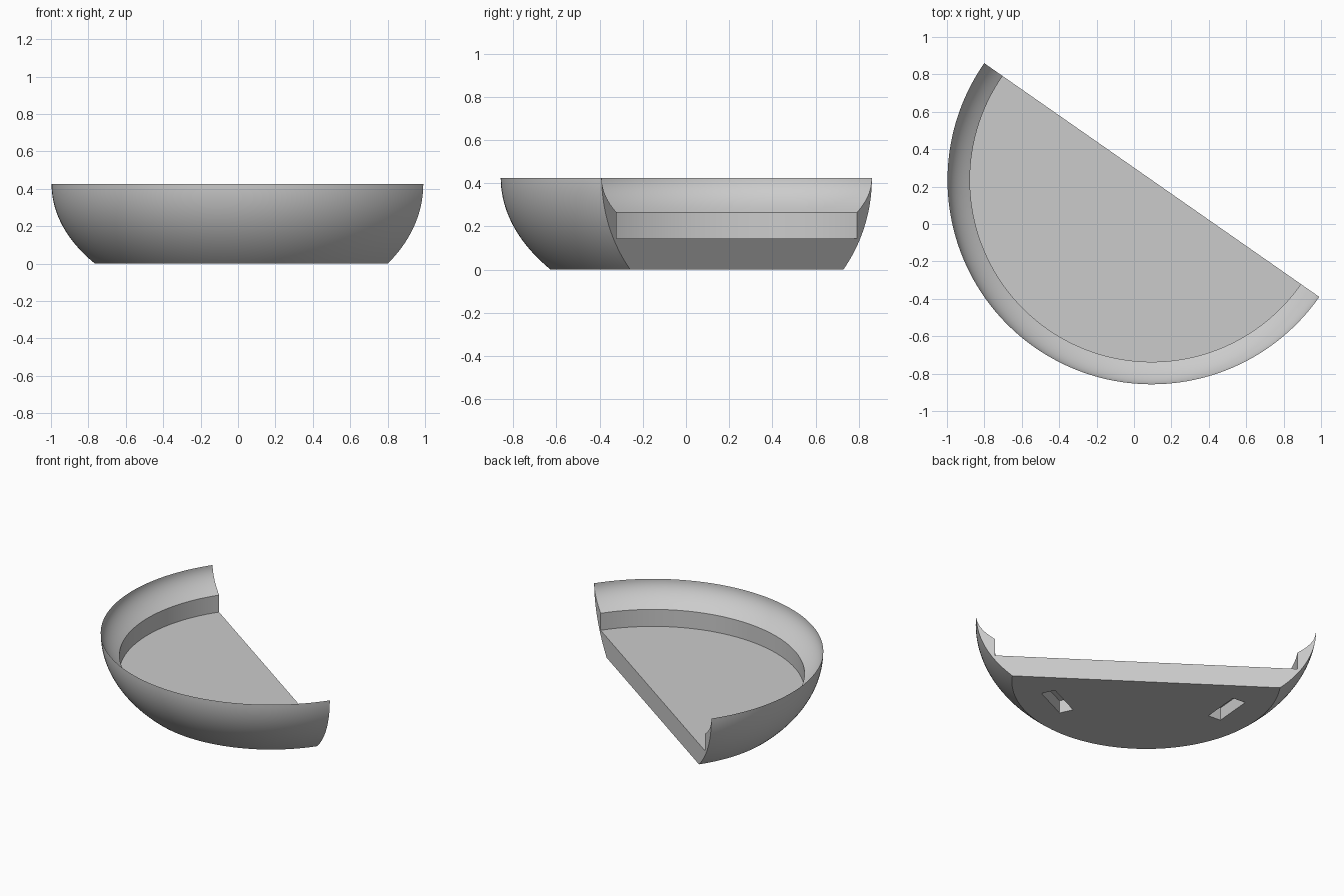
import bpy, bmesh, math
from mathutils import Matrix

if "Cube" in bpy.data.objects:
    bpy.data.objects.remove(bpy.data.objects["Cube"])

R = 1.092            # rim radius
H = 0.425            # rim height
FLOOR_R, FLOOR_Z, STEP_Z = 0.972, 0.145, 0.265
STEPS = 96           # segments around the half turn

place = Matrix.Translation((0.095, 0.235, 0)) @ Matrix.Rotation(math.radians(-34.9), 4, 'Z')

grey = bpy.data.materials.new("light grey")
grey.diffuse_color = (0.6, 0.6, 0.6, 1)
grey.use_nodes = True
grey.node_tree.nodes["Principled BSDF"].inputs["Base Color"].default_value = grey.diffuse_color


def arc(depth, b, n):
    """Elliptic wall points from the rim down to the given depth."""
    end = math.asin(depth / b)
    return [(R * math.cos(end * i / n), H - b * math.sin(end * i / n)) for i in range(n + 1)]


def make_object(name, bm):
    bmesh.ops.recalc_face_normals(bm, faces=bm.faces)
    mesh = bpy.data.meshes.new(name)
    bm.to_mesh(mesh)
    bm.free()
    mesh.transform(place)
    mesh.materials.append(grey)
    ob = bpy.data.objects.new(name, mesh)
    bpy.context.collection.objects.link(ob)
    return ob


# Half bowl: outer wall up to the sharp rim, curved lip, step, floor
outer = arc(H, 0.69, 20)[::-1]
inner = arc(H - STEP_Z, 0.35, 12)[1:]
inner[-1] = (FLOOR_R, STEP_Z)
profile = outer + inner + [(FLOOR_R, FLOOR_Z)]

bm = bmesh.new()
rings = []
for s in range(STEPS + 1):
    t = math.pi * s / STEPS
    rings.append([bm.verts.new((r * math.cos(t), -r * math.sin(t), z)) for r, z in profile])
for a, b in zip(rings, rings[1:]):
    for k in range(len(profile) - 1):
        bm.faces.new((a[k], a[k + 1], b[k + 1], b[k]))
bm.faces.new([ring[0] for ring in rings])          # underside
bm.faces.new([ring[-1] for ring in rings])         # floor
bm.faces.new(rings[0] + rings[-1][::-1])           # straight cut face
bowl = make_object("half_bowl", bm)

# Two slanted mounting slots sunk into the underside
bm = bmesh.new()
for side in (1, -1):
    m = (Matrix.Translation((side * 0.545, -0.304, 0))
         @ Matrix.Rotation(side * math.radians(60), 4, 'Z')
         @ Matrix.Diagonal((0.275, 0.095, 0.18, 1)))
    bmesh.ops.create_cube(bm, size=1, matrix=m)
cutter = make_object("slot_cutter", bm)
cutter.hide_render = True

mod = bowl.modifiers.new("slots", 'BOOLEAN')
mod.operation = 'DIFFERENCE'
mod.solver = 'EXACT'
mod.object = cutter
bpy.ops.object.select_all(action='DESELECT')
bpy.context.view_layer.objects.active = bowl
bowl.select_set(True)
bpy.ops.object.modifier_apply(modifier=mod.name)
bpy.data.objects.remove(cutter)
bpy.ops.object.shade_smooth_by_angle(angle=math.radians(25))
